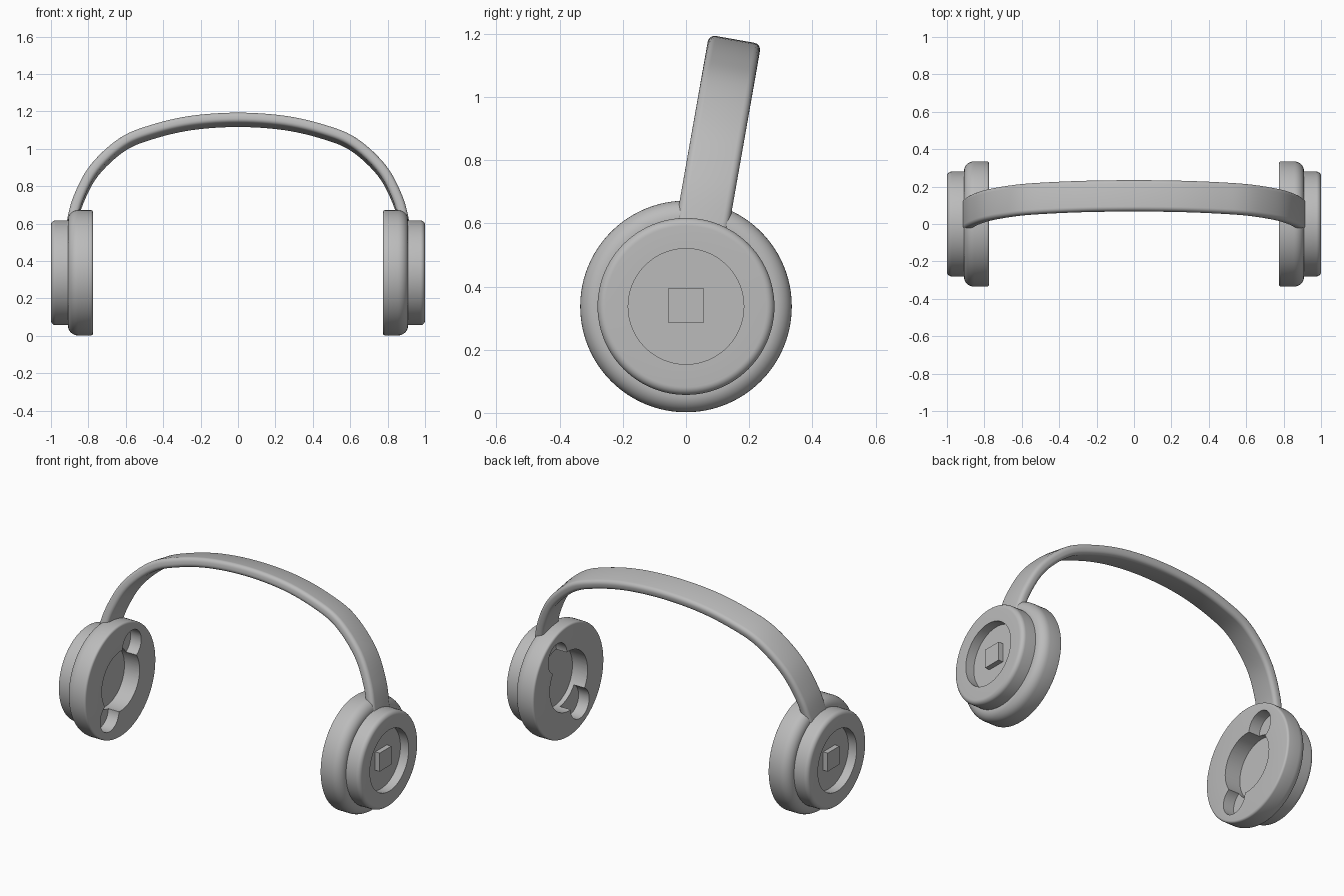
import bpy, bmesh, math
from mathutils import Vector, Matrix

if "Cube" in bpy.data.objects:
    bpy.data.objects.remove(bpy.data.objects["Cube"])

AXIS_Z = 0.337          # height of the ear cup axis
SEGMENTS = 96

grey = bpy.data.materials.new("light_grey")
grey.use_nodes = True
colour = (0.5, 0.5, 0.5, 1)
grey.diffuse_color = colour
grey.node_tree.nodes["Principled BSDF"].inputs["Base Color"].default_value = colour


def add_object(name, bm):
    bmesh.ops.recalc_face_normals(bm, faces=bm.faces)
    mesh = bpy.data.meshes.new(name)
    bm.to_mesh(mesh)
    bm.free()
    mesh.materials.append(grey)
    obj = bpy.data.objects.new(name, mesh)
    bpy.context.collection.objects.link(obj)
    return obj


def bake(obj):
    """Replace the mesh by its modified result."""
    bpy.context.view_layer.update()
    graph = bpy.context.evaluated_depsgraph_get()
    mesh = bpy.data.meshes.new_from_object(obj.evaluated_get(graph))
    obj.modifiers.clear()
    obj.data = mesh


def smooth(obj, angle=35):
    bpy.ops.object.select_all(action="DESELECT")
    obj.select_set(True)
    bpy.context.view_layer.objects.active = obj
    bpy.ops.object.shade_smooth_by_angle(angle=math.radians(angle))


def mirror(obj):
    obj.modifiers.new("Mirror", "MIRROR").use_axis[0] = True
    bake(obj)


def fillet(cx, cr, radius, start, end, steps=8):
    """Arc of (x, radius) profile points, angles in degrees."""
    angles = [math.radians(start + (end - start) * i / steps) for i in range(steps + 1)]
    return [(cx + radius * math.cos(a), cr + radius * math.sin(a)) for a in angles]


def lathe(name, profile):
    """Revolve (x, radius) points about the cup axis."""
    bm = bmesh.new()
    verts = [bm.verts.new((x, 0, AXIS_Z + r)) for x, r in profile]
    edges = [bm.edges.new(pair) for pair in zip(verts, verts[1:])]
    bmesh.ops.spin(bm, geom=verts + edges, cent=(0, 0, AXIS_Z), axis=(1, 0, 0),
                   angle=math.tau, steps=SEGMENTS)
    bmesh.ops.remove_doubles(bm, verts=bm.verts, dist=1e-5)
    return add_object(name, bm)


def cut_cylinder(target, y, z, radius, depth):
    """Sink a round pocket into the inner face of the cushion."""
    bm = bmesh.new()
    place = Matrix.Translation((0.775, y, AXIS_Z + z)) @ Matrix.Rotation(math.pi / 2, 4, "Y")
    bmesh.ops.create_cone(bm, cap_ends=True, segments=64, radius1=radius, radius2=radius,
                          depth=2 * depth, matrix=place)
    cutter = add_object("pocket_cutter", bm)
    cutter.hide_render = True
    mod = target.modifiers.new("Pocket", "BOOLEAN")
    mod.operation, mod.solver, mod.object = "DIFFERENCE", "EXACT", cutter
    bake(target)
    bpy.data.objects.remove(cutter)


# Ear cushions: rounded discs with a central pocket and two side lobes
cushion = lathe("ear_cushions", [(0.775, 0)] + fillet(0.787, 0.323, 0.012, 180, 90, 4)
                + fillet(0.855, 0.28, 0.055, 90, 0) + [(0.91, 0)])
cut_cylinder(cushion, 0, 0, 0.178, 0.10)
for side in (1, -1):
    cut_cylinder(cushion, side * 0.105, side * 0.175, 0.088, 0.07)
mirror(cushion)
smooth(cushion)

# Outer housings: smaller discs with a round recess
housing = lathe("outer_housings", [(0.89, 0), (0.89, 0.28)]
                + fillet(0.975, 0.255, 0.025, 90, 0)
                + [(1.0, 0.183), (0.945, 0.183), (0.945, 0)])
mirror(housing)
smooth(housing)

# Square buttons standing on the recess floors
bm = bmesh.new()
bmesh.ops.create_cube(bm, matrix=Matrix.Translation((0.955, 0, AXIS_Z + 0.003))
                      @ Matrix.Diagonal((0.04, 0.11, 0.11, 1)))
buttons = add_object("square_buttons", bm)
mirror(buttons)

# Headband: rounded strip swept along an arch, leaning backwards
half = [(0.895, 0.53), (0.888, 0.60), (0.852, 0.73), (0.768, 0.885),
        (0.62, 1.022), (0.462, 1.089), (0.25, 1.138)]
nodes = [Vector(p) for p in half + [(0, 1.155)] + [(-x, z) for x, z in reversed(half)]]
nodes = [2 * nodes[0] - nodes[1]] + nodes + [2 * nodes[-1] - nodes[-2]]
path = []
for a, b, c, d in zip(nodes, nodes[1:], nodes[2:], nodes[3:]):
    for i in range(6):
        t = i / 6
        path.append(0.5 * (2 * b + (c - a) * t + (2 * a - 5 * b + 4 * c - d) * t ** 2
                           + (3 * b - a - 3 * c + d) * t ** 3))
path.append(nodes[-2])

WIDTH, THICK, ROUND = 0.084, 0.0275, 0.022     # half width, half thickness, corner
section = []
for k, (sy, sn) in enumerate([(1, 1), (-1, 1), (-1, -1), (1, -1)]):
    section += fillet(sy * (WIDTH - ROUND), sn * (THICK - ROUND), ROUND,
                      90 * k, 90 * k + 90, 5)

LEAN = math.tan(math.radians(10))
bm = bmesh.new()
rings = []
for i, p in enumerate(path):
    tangent = (path[min(i + 1, len(path) - 1)] - path[max(i - 1, 0)]).normalized()
    normal = Vector((tangent.y, -tangent.x))
    ring = []
    for across, out in section:
        q = p + normal * out
        y = 0.065 + LEAN * (q.y - 0.67) + across * math.cos(math.atan(LEAN))
        ring.append(bm.verts.new((q.x, y, q.y - across * math.sin(math.atan(LEAN)))))
    rings.append(ring)
for r0, r1 in zip(rings, rings[1:]):
    for j in range(len(section)):
        k = (j + 1) % len(section)
        bm.faces.new((r0[j], r0[k], r1[k], r1[j]))
bm.faces.new(rings[0])
bm.faces.new(rings[-1])
headband = add_object("headband", bm)
smooth(headband, 40)
